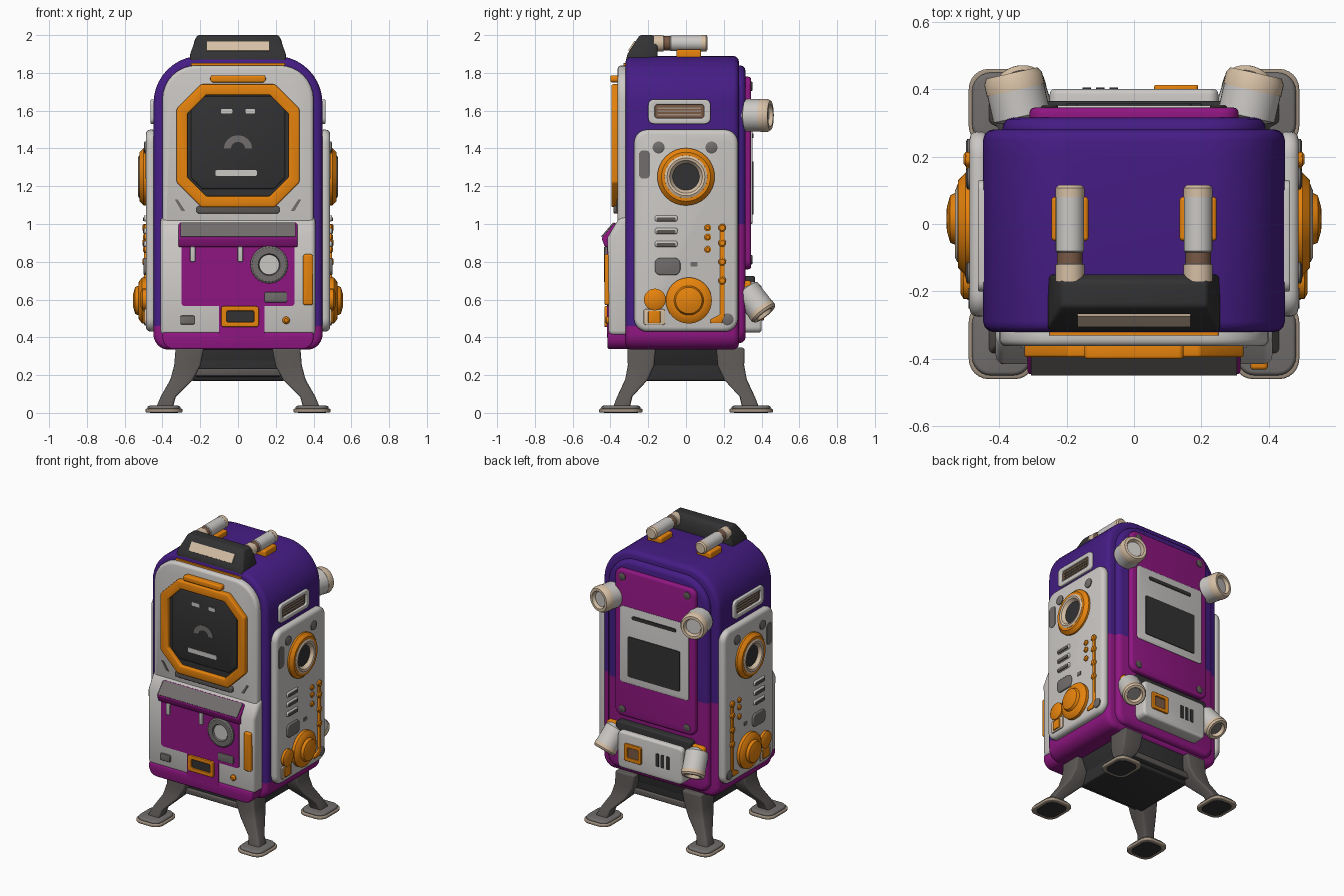
import bpy, bmesh, math
from mathutils import Vector

if "Cube" in bpy.data.objects:
    bpy.data.objects.remove(bpy.data.objects["Cube"])


def mat(name, r, g, b):
    m = bpy.data.materials.new(name)
    m.diffuse_color = (r, g, b, 1)
    m.use_nodes = True
    m.node_tree.nodes["Principled BSDF"].inputs["Base Color"].default_value = m.diffuse_color
    return m


PURPLE = mat("purple", .060, .012, .235)
MAGENTA = mat("magenta", .275, .008, .22)
WHITE = mat("off white", .60, .58, .56)
ORANGE = mat("orange", .82, .235, .004)
DARK = mat("charcoal", .032, .032, .034)
GREY = mat("mid grey", .165, .155, .15)
LEG = mat("leg grey", .105, .095, .09)
BEIGE = mat("beige", .68, .53, .38)
BROWN = mat("brown", .19, .10, .06)
TAUPE = mat("taupe", .36, .29, .22)
PLANES = {"front": lambda u, v, d: (u, d, v),
          "side": lambda u, v, d: (d, u, v),
          "top": lambda u, v, d: (u, v, d)}


def finish(name, bm, material, bevel=0.0):
    bmesh.ops.remove_doubles(bm, verts=bm.verts, dist=1e-5)
    bmesh.ops.recalc_face_normals(bm, faces=bm.faces)
    if bevel:
        rim = [e for e in bm.edges if e.calc_face_angle(0) > math.radians(35)]
        bmesh.ops.bevel(bm, geom=rim, offset=bevel, segments=3, profile=.5,
                        affect='EDGES', clamp_overlap=True)
    me = bpy.data.meshes.new(name)
    bm.to_mesh(me)
    bm.free()
    me.materials.append(material)
    me.shade_smooth()
    me.set_sharp_from_angle(angle=math.radians(35))
    ob = bpy.data.objects.new(name, me)
    bpy.context.collection.objects.link(ob)
    return ob


def rr(u0, u1, v0, v1, r=.02, rt=None, n=6):
    """Rounded rectangle outline, rt = radius of the upper corners."""
    rt = r if rt is None else rt
    pts = []
    for cu, cv, rad, a in ((u1 - r, v0 + r, r, -90), (u1 - rt, v1 - rt, rt, 0),
                           (u0 + rt, v1 - rt, rt, 90), (u0 + r, v0 + r, r, 180)):
        for i in range(n + 1):
            t = math.radians(a + 90 * i / n)
            pts.append((cu + rad * math.cos(t), cv + rad * math.sin(t)))
    return pts


def octagon(w, h, c, zc):
    return [(w, zc - h + c), (w, zc + h - c), (w - c, zc + h), (c - w, zc + h),
            (-w, zc + h - c), (-w, zc - h + c), (c - w, zc - h), (w - c, zc - h)]


def slab(name, pts, plane, d0, d1, material, bevel=0.0):
    bm = bmesh.new()
    a, b = ([bm.verts.new(PLANES[plane](u, v, d)) for u, v in pts] for d in (d0, d1))
    bm.faces.new(a)
    bm.faces.new(b)
    for i in range(len(a)):
        j = (i + 1) % len(a)
        bm.faces.new((a[i], a[j], b[j], b[i]))
    return finish(name, bm, material, bevel)


def bridge(bm, rings):
    for a, b in zip(rings, rings[1:]):
        for i in range(len(a)):
            j = (i + 1) % len(a)
            bm.faces.new((a[i], a[j], b[j], b[i]))


def frame(name, outer, inner, plane, d0, d1, material, bevel=0.0):
    bm = bmesh.new()
    rings = [[bm.verts.new(PLANES[plane](u, v, d)) for u, v in p]
             for p, d in ((outer, d0), (outer, d1), (inner, d1), (inner, d0))]
    bridge(bm, rings + rings[:1])
    return finish(name, bm, material, bevel)


def lathe(name, origin, axis, profile, material, seg=32):
    """Spin (radius, height) points around an axis."""
    bm = bmesh.new()
    q = Vector(axis).to_track_quat('Z', 'Y')
    rings = []
    for r, h in profile:
        r = max(r, .0005)
        rings.append([bm.verts.new(Vector(origin) + q @ Vector((
            r * math.cos(2 * math.pi * i / seg), r * math.sin(2 * math.pi * i / seg), h)))
            for i in range(seg)])
    bridge(bm, rings)
    bm.faces.new(rings[0])
    bm.faces.new(rings[-1])
    return finish(name, bm, material)


def slope_plate(name, p, q, t, x, material):
    """Thin plate lying on a sloped front face from p to q (y, z)."""
    n = Vector((p[1] - q[1], q[0] - p[0])).normalized() * t
    slab(name, [p, q, (q[0] + n.x, q[1] + n.y), (p[0] + n.x, p[1] + n.y)], "side", -x, x, material)


def two_tone(ob):
    """Purple above, magenta on the base and the lower back."""
    bm = bmesh.new()
    bm.from_mesh(ob.data)
    for co, no in (((0, 0, .46), (0, 0, 1)), ((0, 0, 1), (0, 0, 1)), ((0, .2, 0), (0, 1, 0))):
        bmesh.ops.bisect_plane(bm, geom=bm.verts[:] + bm.edges[:] + bm.faces[:],
                               plane_co=co, plane_no=no)
    for f in bm.faces:
        c = f.calc_center_median()
        f.material_index = int(c.z < .46 or (c.y > .2 and c.z < 1))
    bm.to_mesh(ob.data)
    bm.free()
    ob.data.materials.append(MAGENTA)


# Main shell and stepped back
two_tone(slab("body_shell", rr(-.447, .447, .335, 1.89, .08, .25, 10), "front", -.32, .28, PURPLE, .03))
two_tone(slab("body_back_step", rr(-.39, .39, .37, 1.84, .07, .2, 10), "front", .25, .315, PURPLE, .03))

# Front panels
slab("front_upper_panel", rr(-.40, .40, .98, 1.84, .02, .18, 8), "front", -.30, -.362, WHITE, .025)
slab("front_top_trim", rr(-.25, .25, 1.838, 1.852, .005), "front", -.30, -.33, ORANGE)
slab("front_lower_panel", [(-.28, .41), (-.41, .41), (-.415, .93), (-.35, 1.04), (-.28, 1.04)],
     "side", -.41, .41, WHITE, .025)
slab("front_base", rr(-.40, .40, .337, .425, .06, .01), "front", -.28, -.415, MAGENTA, .015)

# Octagonal screen
frame("screen_frame", octagon(.325, .325, .13, 1.415), octagon(.268, .268, .1, 1.415),
      "front", -.35, -.395, ORANGE, .008)
slab("screen_surround", octagon(.272, .272, .1, 1.415), "front", -.35, -.368, DARK)
slab("screen_glass", octagon(.25, .245, .06, 1.43), "front", -.36, -.378, DARK, .01)
slab("screen_tab", rr(-.147, .147, 1.75, 1.787, .015), "front", -.35, -.4, ORANGE, .008)
slab("screen_sill", rr(-.22, .22, 1.055, 1.095, .015), "front", -.35, -.385, LEG, .008)
for x0, x1, z0, z1 in ((-.09, -.03, 1.585, 1.61), (.04, .09, 1.585, 1.61), (-.12, .1, 1.255, 1.285)):
    slab("screen_mark", rr(x0, x1, z0, z1, .008), "front", -.375, -.381, WHITE)
slab("screen_arc", [(.075 * k * math.cos(t * math.pi / 8), 1.4 + .07 * k * math.sin(t * math.pi / 8))
                    for k, ts in ((1, range(9)), (.5, range(8, -1, -1))) for t in ts],
     "front", -.375, -.381, GREY)
for s in (1, -1):
    slab("front_notch", [(s * .28, 1.07), (s * .30, 1.07), (s * .335, 1.13), (s * .32, 1.13)],
         "front", -.35, -.368, GREY)

# Awning and controls on the lower front
slab("awning", [(-.40, .875), (-.43, .88), (-.447, .925), (-.375, 1.01), (-.36, .9)],
     "side", -.315, .315, MAGENTA, .008)
slope_plate("awning_cover", (-.444, .93), (-.38, 1.004), .007, .305, GREY)
slab("control_plate", rr(-.30, .30, .565, .9, .02), "front", -.40, -.418, MAGENTA)
slab("control_plate_lower", rr(-.10, .14, .40, .58, .01), "front", -.40, -.417, MAGENTA)
lathe("dial", (.165, -.41, .785), (0, -1, 0),
      [(.1, 0), (.1, .018), (.09, .025), (.058, .025), (.053, .012)], GREY)
lathe("dial_centre", (.165, -.41, .785), (0, -1, 0), [(.052, 0), (.052, .016)], WHITE)
slab("card_slot", rr(.14, .26, .585, .64, .01), "front", -.41, -.425, GREY, .004)
slab("side_grip", rr(.345, .397, .57, .84, .012), "front", -.39, -.432, ORANGE, .01)
frame("tray_frame", rr(-.09, .11, .455, .565, .015), rr(-.06, .085, .48, .54, .01),
      "front", -.41, -.432, ORANGE, .004)
slab("tray_inside", rr(-.07, .095, .47, .55, .01), "front", -.41, -.42, DARK)
slab("front_button", rr(-.305, -.23, .468, .515, .008), "front", -.40, -.424, GREY, .004)
lathe("front_bolt", (.255, -.4, .49), (0, -1, 0), [(.02, 0), (.02, .02), (.01, .03)], ORANGE, 12)
for x in (-.24, .012):
    slab("hanging_pin", rr(x - .014, x + .014, .80, .88, .008), "front", -.41, -.432, WHITE, .004)

# Top sign and roof tubes
sign = slab("top_sign", [(-.32, 1.86), (-.31, 1.9), (-.245, 2.0), (-.17, 2.0), (-.15, 1.97), (-.15, 1.86)],
            "side", -.255, .255, DARK, .012)
for v in sign.data.vertices:
    v.co.x *= 1 - .15 * min(1, max(0, (v.co.z - 1.9) / .1))
slope_plate("sign_plate", (-.300, 1.915), (-.267, 1.966), .007, .167, BEIGE)
for s in (1, -1):
    lathe("roof_tube", (s * .19, .095, 1.957), (0, -1, 0),
          [(.042, 0), (.042, .175), (.036, .18), (.036, .21), (.041, .215), (.041, .26)], WHITE)
    lathe("roof_tube_cap", (s * .19, .115, 1.957), (0, -1, 0), [(.034, 0), (.043, .008), (.043, .035)], BEIGE)
    lathe("roof_tube_joint", (s * .19, -.085, 1.957), (0, -1, 0), [(.038, 0), (.038, .035)], BROWN)
    lathe("roof_tube_end", (s * .19, -.12, 1.957), (0, -1, 0), [(.043, 0), (.043, .05)], BEIGE)
    slab("roof_tube_base", rr(s * .19 - .055, s * .19 + .055, -.05, .08, .01), "top", 1.87, 1.925, ORANGE, .01)

# Side panels with their fittings
for s in (1, -1):
    def plate(name, pts, x, m, b=0.0):
        slab(name, pts, "side", s * .43, s * x, m, b)

    def turned(name, y, z, prof, m, seg=32):
        lathe(name, (0, y, z), (s, 0, 0), prof, m, seg)

    plate("side_panel", rr(-.275, .275, .43, 1.5, .07), .488, WHITE, .025)
    frame("vent_frame", rr(-.20, .13, 1.53, 1.66, .03), rr(-.165, .095, 1.56, 1.632, .015),
          "side", s * .42, s * .463, WHITE, .006)
    plate("vent_back", rr(-.17, .10, 1.555, 1.636, .01), .450, BROWN)
    for z in (1.574, 1.592, 1.610):
        plate("vent_slat", rr(-.15, .08, z, z + .008, .003), .457, TAUPE)
    turned("speaker_ring", 0, 1.25, [(.152, .47), (.152, .5), (.13, .522), (.1, .522), (.095, .5)], ORANGE)
    turned("speaker_rim", 0, 1.25, [(.115, .49), (.113, .524), (.1, .53), (.087, .526), (.07, .5)], BEIGE)
    turned("speaker_hole", 0, 1.25, [(.071, .49), (.071, .505)], DARK)
    turned("big_knob", .015, .595, [(.122, .47), (.122, .508), (.10, .525), (.078, .528), (.07, .545),
                                    (.035, .555), (0, .556)], ORANGE)
    turned("small_knob", -.165, .6, [(.058, .47), (.058, .505), (.04, .515)], ORANGE, 20)
    plate("switch_plate", rr(-.225, -.11, .465, .55, .015), .496, BEIGE, .004)
    plate("switch", rr(-.20, -.135, .475, .54, .008), .504, ORANGE, .004)
    for z in (.895, .963, 1.03):
        plate("louvre", rr(-.165, -.045, z - .016, z + .016, .012), .498, WHITE, .006)
        plate("louvre_slot", rr(-.155, -.055, z - .014, z + .004, .005), .502, LEG)
    plate("side_hatch", rr(-.165, -.03, .73, .82, .03), .500, GREY, .006)
    plate("side_label", rr(.025, .06, .775, .80, .004), .492, GREY)
    plate("side_pipe", [(.18, .52), (.13, .495), (.13, .475), (.19, .475), (.205, .51), (.205, 1.0), (.18, 1.0)],
          .498, ORANGE, .005)
    for z in (.7, .8, .9, .98):
        turned("pipe_clip", .192, z, [(.021, .47), (.021, .499), (.014, .505)], ORANGE, 12)
    for z in (.865, .93, .98):
        turned("side_stud", .115, z, [(.018, .47), (.018, .496), (.01, .502)], ORANGE, 12)
    for y, z in ((-.145, 1.405), (.135, 1.405), (.22, .495)):
        turned("side_screw", y, z, [(.032, .47), (.032, .494), (.024, .498)], GREY, 16)
    plate("side_scuff", rr(-.25, -.19, 1.24, 1.39, .025), .491, GREY)

# Back panel, window and service box
slab("back_panel", rr(-.31, .31, .76, 1.78, .05), "front", .29, .345, MAGENTA, .015)
slab("back_plate", rr(-.265, .265, 1.0, 1.53, .02), "front", .33, .352, WHITE, .005)
slab("back_window", rr(-.2, .2, 1.05, 1.33, .01), "front", .34, .357, DARK)
slab("back_slot", rr(-.17, .17, 1.455, 1.48, .01), "front", .34, .357, DARK)
for x in (-.25, .25):
    for z in (.81, 1.73):
        lathe("back_screw", (x, .335, z), (0, 1, 0), [(.025, 0), (.025, .014), (.018, .018)], LEG, 16)
slab("service_bracket", rr(-.29, .29, .60, .725, .02), "front", .28, .365, DARK, .01)
slab("service_box", rr(-.25, .25, .425, .68, .03), "front", .28, .40, WHITE, .015)
frame("socket_frame", rr(.06, .19, .49, .61, .01), rr(.085, .165, .515, .585, .005),
      "front", .39, .412, ORANGE, .004)
slab("socket", rr(.07, .18, .50, .60, .005), "front", .39, .404, BROWN)
for x in (-.06, -.10, -.14):
    slab("service_slot", rr(x - .012, x + .012, .51, .60, .004), "front", .39, .404, DARK)

# Lamps on the back corners
for s in (1, -1):
    top, up = (s * .322, .27, 1.575), (s * .22, .975, 0)
    lathe("upper_lamp", top, up, [(.06, 0), (.06, .04), (.086, .05), (.086, .14)], WHITE)
    lathe("upper_lamp_rim", top, up,
          [(.088, .13), (.088, .165), (.078, .182), (.06, .182), (.052, .155)], BEIGE)
    lathe("upper_lamp_lens", top, up, [(.05, .145), (.05, .162)], WHITE)
    base, low = (s * .31, .32, .645), (s * .2, .60, -.77)
    lathe("lower_lamp", base, low, [(.055, -.02), (.075, .0), (.075, .13)], WHITE)
    lathe("lower_lamp_rim", base, low,
          [(.077, .125), (.077, .148), (.068, .16), (.05, .16), (.042, .135)], BEIGE)
    lathe("lower_lamp_lens", base, low, [(.04, .12), (.04, .14)], GREY)
    slab("lamp_clamp", rr(s * .31 - .065, s * .31 + .065, .56, .70, .02), "front", .28, .345, ORANGE, .01)

# Stand: skirt, lower rails, splayed legs and foot pads
slab("stand_skirt_front", [(-.30, .35), (.30, .35), (.22, .19), (-.22, .19)], "front", -.25, .25, DARK, .01)
slab("stand_skirt_side", [(-.27, .35), (.27, .35), (.22, .17), (-.22, .17)], "side", -.25, .25, DARK, .01)
for s in (1, -1):
    slab("stand_rail", rr(-.24, .24, .195, .235, .01), "front", s * .22, s * .265, LEG, .008)
for sx in (1, -1):
    for sy in (1, -1):
        bm = bmesh.new()
        secs = [[bm.verts.new((sx * (x + a * w), sy * (y + b * w), z))
                 for a, b in ((-1, -1), (1, -1), (1, 1), (-1, 1))]
                for x, y, z, w in ((.255, .235, .345, .075), (.268, .238, .25, .07), (.298, .262, .175, .06),
                                   (.37, .325, .085, .04), (.392, .345, .02, .045))]
        bridge(bm, secs)
        bm.faces.new(secs[0])
        bm.faces.new(secs[-1])
        finish("stand_leg", bm, LEG, .012)
        x, y = sx * .392, sy * .345
        slab("foot_sole", rr(x - .075, x + .075, y - .09, y + .09, .05), "top", 0, .01, DARK)
        slab("foot_pad", rr(x - .098, x + .098, y - .115, y + .115, .06), "top", .002, .022, TAUPE, .006)
        slab("foot_top", rr(x - .088, x + .088, y - .104, y + .104, .055), "top", .015, .038, GREY, .012)
